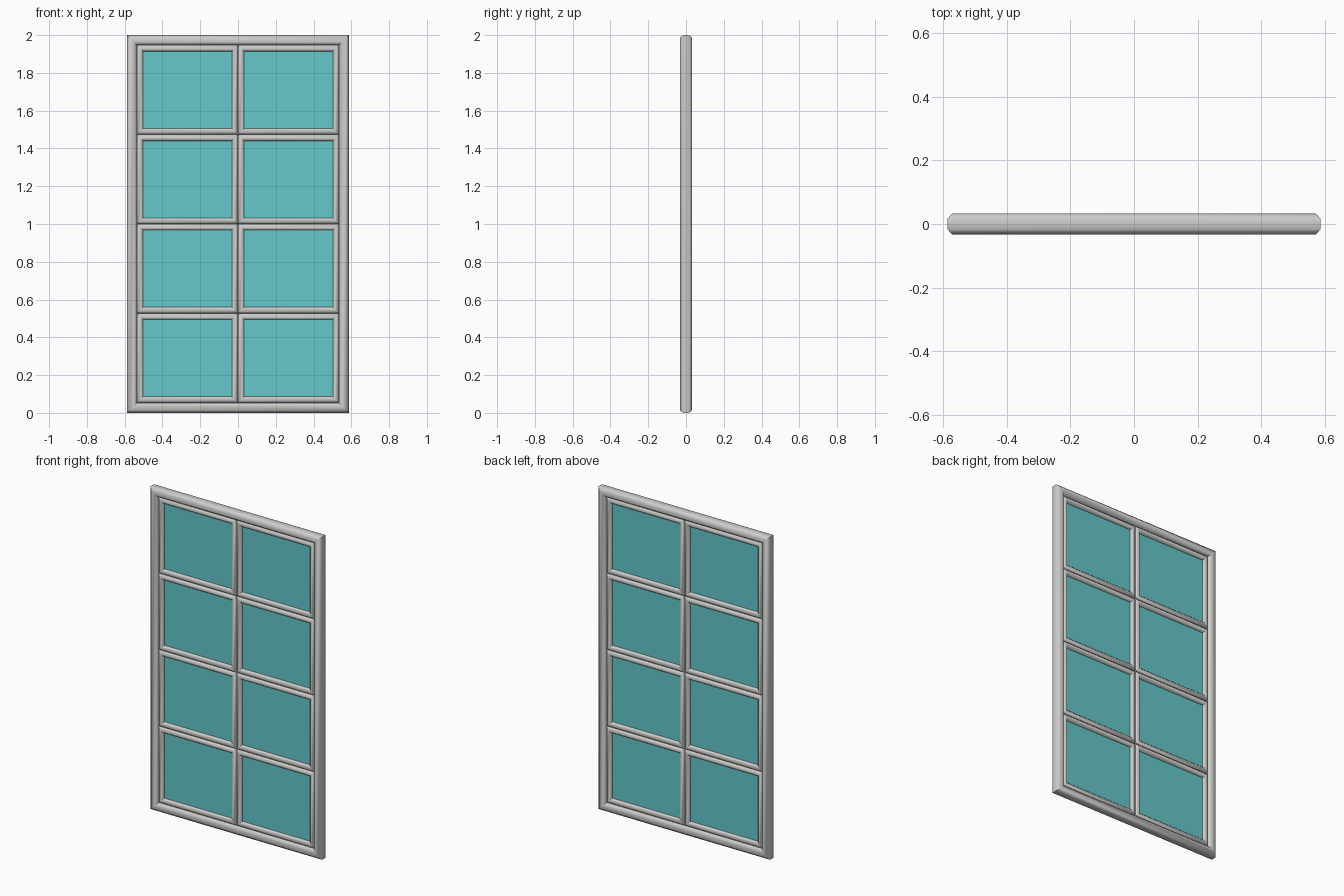
import bpy
import bmesh
from math import radians

cube = bpy.data.objects.get("Cube")
if cube:
    bpy.data.objects.remove(cube, do_unlink=True)


def make_material(name, colour):
    mat = bpy.data.materials.new(name)
    mat.use_nodes = True
    mat.diffuse_color = colour
    mat.node_tree.nodes["Principled BSDF"].inputs["Base Color"].default_value = colour
    return mat


frame_paint = make_material("pale grey paint", (0.60, 0.60, 0.59, 1))
glass_tint = make_material("turquoise glass", (0.13, 0.58, 0.60, 1))


def finish(name, bm, mat):
    bmesh.ops.recalc_face_normals(bm, faces=bm.faces)
    mesh = bpy.data.meshes.new(name)
    bm.to_mesh(mesh)
    bm.free()
    mesh.materials.append(mat)
    obj = bpy.data.objects.new(name, mesh)
    bpy.context.collection.objects.link(obj)
    return obj


def moulding(name, x0, x1, z0, z1, width, depth, cut_in, cut_y):
    """Mitred rectangular frame swept from a chamfered bar section."""
    half = [(0, depth - cut_y), (cut_in, depth),
            (width - cut_in, depth), (width, depth - cut_y)]
    section = half + [(i, -y) for i, y in reversed(half)]
    bm = bmesh.new()
    rings = []
    for x, z, sx, sz in ((x0, z0, 1, 1), (x1, z0, -1, 1),
                         (x1, z1, -1, -1), (x0, z1, 1, -1)):
        rings.append([bm.verts.new((x + sx * i, y, z + sz * i)) for i, y in section])
    n = len(section)
    for r in range(4):
        a, b = rings[r], rings[(r + 1) % 4]
        for k in range(n):
            m = (k + 1) % n
            bm.faces.new((a[k], a[m], b[m], b[k]))
    obj = finish(name, bm, frame_paint)
    bpy.ops.object.select_all(action="DESELECT")
    obj.select_set(True)
    bpy.context.view_layer.objects.active = obj
    bpy.ops.object.shade_smooth_by_angle(angle=radians(56))


def glass(name, x0, x1, z0, z1, depth):
    bm = bmesh.new()
    bmesh.ops.create_cube(bm, size=1)
    for v in bm.verts:
        v.co = ((x0 + x1) / 2 + v.co.x * (x1 - x0), v.co.y * 2 * depth,
                (z0 + z1) / 2 + v.co.z * (z1 - z0))
    finish(name, bm, glass_tint)


# Outer frame
HALF_W, HEIGHT, BORDER = 0.588, 2.0, 0.053
moulding("outer_frame", -HALF_W, HALF_W, 0, HEIGHT, BORDER, 0.033, 0.015, 0.017)

# Two columns of four glazed sashes
open_w = HALF_W - BORDER
row_h = (HEIGHT - 2 * BORDER) / 4
SASH = 0.033
for side, x0 in (("right", -open_w), ("left", 0)):
    for row in range(4):
        z0 = BORDER + row * row_h
        x1, z1 = x0 + open_w, z0 + row_h
        label = f"{side}_{row + 1}"
        moulding("sash_" + label, x0, x1, z0, z1, SASH, 0.022, 0.01, 0.011)
        inset = SASH - 0.005
        glass("pane_" + label, x0 + inset, x1 - inset, z0 + inset, z1 - inset, 0.004)
